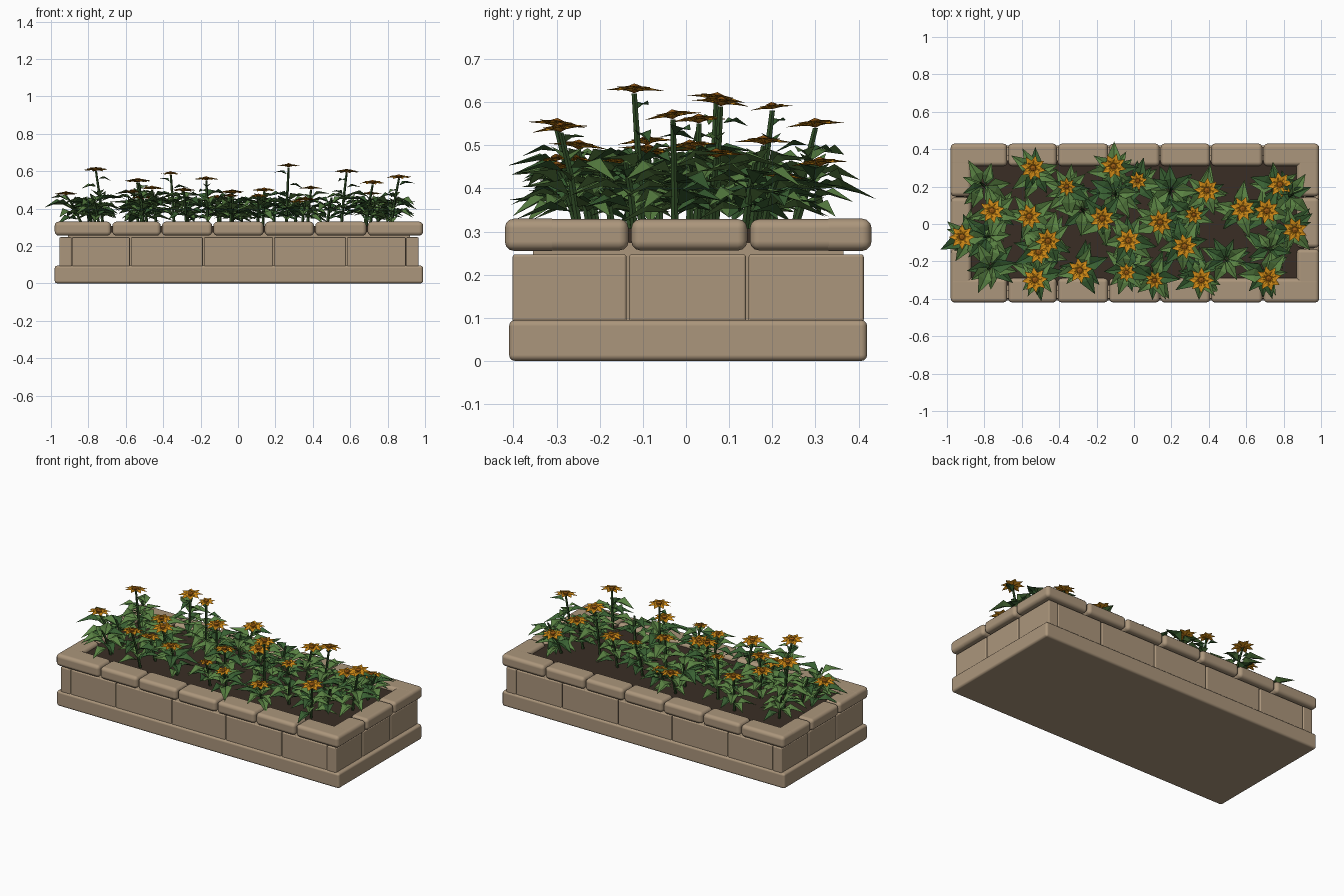
import bpy, bmesh, math, random
from mathutils import Vector, Matrix

random.seed(7)
cube = bpy.data.objects.get("Cube")
if cube:
    bpy.data.objects.remove(cube, do_unlink=True)


def make_material(name, colour):
    mat = bpy.data.materials.new(name)
    mat.use_nodes = True
    mat.diffuse_color = (*colour, 1)
    mat.node_tree.nodes["Principled BSDF"].inputs["Base Color"].default_value = (*colour, 1)
    return mat


STONE = make_material("tan stone", (0.41, 0.305, 0.2))
SOIL = make_material("dark soil", (0.042, 0.027, 0.018))
PLANT_MATS = [
    make_material("stem green", (0.03, 0.075, 0.02)),
    make_material("leaf green", (0.1, 0.22, 0.055)),
    make_material("deep leaf green", (0.04, 0.115, 0.032)),
    make_material("golden petal", (0.62, 0.25, 0.008)),
    make_material("amber centre", (0.33, 0.105, 0.006)),
]
STEM, LEAF, DEEP_LEAF, PETAL, CENTRE = range(len(PLANT_MATS))


def add_object(name, bm, mats):
    mesh = bpy.data.meshes.new(name)
    bm.to_mesh(mesh)
    bm.free()
    obj = bpy.data.objects.new(name, mesh)
    bpy.context.collection.objects.link(obj)
    for mat in mats:
        mesh.materials.append(mat)
    return obj


def block(name, low, high, bevel=0.0, mat=STONE):
    """Box between two corners, with softly rounded edges."""
    low, high = Vector(low), Vector(high)
    bm = bmesh.new()
    size = Matrix.Diagonal((*(high - low), 1))
    bmesh.ops.create_cube(bm, size=1, matrix=Matrix.Translation((low + high) / 2) @ size)
    for face in bm.faces:
        face.smooth = bevel > 0
    obj = add_object(name, bm, [mat])
    if bevel:
        mod = obj.modifiers.new("rounded edges", "BEVEL")
        mod.width, mod.segments = bevel, 3
        mod.limit_method = "NONE"
        mod.harden_normals = True
    return obj


# Stone planter extents
X0, X1, Y0, Y1 = -0.98, 0.99, -0.42, 0.43
GAP = 0.003
block("base_slab", (X0, Y0 + 0.01, 0), (X1, Y1 - 0.01, 0.095), 0.014)
block("inner_core", (-0.91, -0.355, 0.08), (0.92, 0.365, 0.275))
block("soil_bed", (-0.9, -0.33, 0.27), (0.91, 0.34, 0.307), mat=SOIL)

# Wall courses
long_joints = [-0.89, -0.575, -0.185, 0.19, 0.58, 0.9]
end_joints = [Y0 + 0.015, -0.135, 0.142, Y1 - 0.015]
for a, b in zip(long_joints, long_joints[1:]):
    block("front_wall_block", (a + GAP, Y0 + 0.02, 0.09), (b - GAP, -0.33, 0.247), 0.006)
    block("back_wall_block", (a + GAP, 0.34, 0.09), (b - GAP, Y1 - 0.02, 0.247), 0.006)
for a, b in zip(end_joints, end_joints[1:]):
    block("right_wall_block", (X0 + 0.025, a + GAP, 0.09), (-0.89, b - GAP, 0.247), 0.006)
    block("left_wall_block", (0.9, a + GAP, 0.09), (X1 - 0.025, b - GAP, 0.247), 0.006)

# Rounded coping stones
cap_joints = [X0 - GAP, -0.675, -0.41, -0.135, 0.14, 0.41, 0.69, X1 + GAP]
for a, b in zip(cap_joints, cap_joints[1:]):
    block("front_cap_stone", (a + GAP, Y0, 0.255), (b - GAP, -0.29, 0.33), 0.022)
    block("back_cap_stone", (a + GAP, 0.31, 0.255), (b - GAP, Y1, 0.33), 0.022)
cap_joints = [-0.36, -0.13, 0.145, 0.37]
for a, b in zip(cap_joints, cap_joints[1:]):
    block("right_cap_stone", (X0, a + GAP, 0.256), (-0.87, b - GAP, 0.329), 0.022)
    block("left_cap_stone", (0.87, a + GAP, 0.256), (X1, b - GAP, 0.329), 0.022)


def add_face(bm, points, mat):
    bm.faces.new([bm.verts.new(p) for p in points]).material_index = mat


def blade(bm, frame, length, width, fold, tip_z, mat):
    """Pointed leaf or petal along +x of the frame, creased on its midrib."""
    root, tip = frame @ Vector((0, 0, 0)), frame @ Vector((length, 0, tip_z))
    rib = frame @ Vector((length * 0.45, 0, 0))
    for side in (-1, 1):
        edge = frame @ Vector((length * 0.4, side * width / 2, fold))
        points = [root, rib, edge] if side > 0 else [root, edge, rib]
        add_face(bm, points, mat)
        points = [rib, tip, edge] if side > 0 else [rib, edge, tip]
        add_face(bm, points, mat)


def turned(origin, yaw, pitch):
    return (Matrix.Translation(origin) @ Matrix.Rotation(yaw, 4, "Z")
            @ Matrix.Rotation(-pitch, 4, "Y"))


def stem(bm, path, radius):
    """Five-sided tapered stem through the points of the path."""
    rings = []
    for i, p in enumerate(path):
        r = radius * (1 - 0.15 * i)
        rings.append([bm.verts.new(p + Vector((r * math.cos(k * math.tau / 5),
                                               r * math.sin(k * math.tau / 5), 0)))
                      for k in range(5)])
    for low, high in zip(rings, rings[1:]):
        for k in range(5):
            n = (k + 1) % 5
            bm.faces.new((low[k], low[n], high[n], high[k])).material_index = STEM


def leaves(bm, at, count, low, high, spread):
    """Spiral of drooping leaves around a stem function at(height)."""
    yaw = random.uniform(0, math.tau)
    for i in range(count):
        z = low + (high - low) * i / max(count - 1, 1)
        yaw += 2.4 + random.uniform(-0.3, 0.3)
        size = spread * random.uniform(0.75, 1.1)
        frame = turned(at(z), yaw, random.uniform(0, 0.5))
        frame = frame @ Matrix.Translation((0.01, 0, 0))
        mat = LEAF if random.random() < 0.6 else DEEP_LEAF
        blade(bm, frame, size, size * 0.55, size * 0.15, -size * 0.25, mat)


def bloom(bm, centre, radius):
    """Two rings of pointed petals around a small domed centre."""
    tilt = Matrix.Rotation(random.uniform(-0.15, 0.15), 4, "X")
    base = Matrix.Translation(centre) @ tilt @ Matrix.Rotation(random.random(), 4, "Z")
    for count, scale, lift, mat in ((8, 1, 0.12, PETAL), (7, 0.6, 0.4, PETAL)):
        for k in range(count):
            frame = base @ turned((0, 0, 0.004), k * math.tau / count, lift)
            blade(bm, frame, radius * scale, radius * scale * 0.62,
                  radius * 0.1, -radius * 0.08, mat)
    dome = bmesh.ops.create_icosphere(
        bm, subdivisions=1, radius=radius * 0.27,
        matrix=base @ Matrix.Translation((0, 0, 0.012)) @ Matrix.Diagonal((1, 1, 0.6, 1)))
    for vert in dome["verts"]:
        for face in vert.link_faces:
            face.material_index = CENTRE


def clamp(value, limit):
    return max(-limit, min(limit, value))


def plant(name, x, y, z, radius, leaf_count):
    """Leaning stem with leaves; a radius above zero adds a bloom on top."""
    top = Vector((x, y, z))
    root = Vector((clamp(x * 0.95, 0.83), clamp(y * 0.85, 0.25), 0.3))
    mid = root.lerp(top, 0.5) + Vector((0, 0, 0.02))

    def at(height):
        return root.lerp(top, clamp((height - root.z) / (top.z - root.z), 1))

    bm = bmesh.new()
    stem(bm, [root, mid, top], 0.009)
    leaves(bm, at, leaf_count, 0.345, min(0.46, z - 0.03), 0.135)
    if z > 0.53:
        leaves(bm, at, 3, 0.47, z - 0.04, 0.085)
    if radius:
        bloom(bm, top, radius)
    add_object(name, bm, PLANT_MATS)


# Flowering plants: position and height of each bloom
blooms = [
    (-0.54, 0.3, 0.54), (-0.36, 0.2, 0.58), (-0.11, 0.31, 0.45), (0.02, 0.23, 0.41),
    (0.39, 0.18, 0.5), (0.78, 0.21, 0.42), (-0.76, 0.07, 0.6), (-0.56, 0.04, 0.48),
    (-0.17, 0.03, 0.55), (0.14, 0.01, 0.49), (0.32, 0.05, 0.43), (0.58, 0.08, 0.59),
    (0.71, 0.07, 0.47), (0.86, -0.03, 0.56), (-0.92, -0.07, 0.47), (-0.46, -0.09, 0.5),
    (-0.51, -0.15, 0.45), (-0.03, -0.09, 0.48), (0.27, -0.12, 0.62), (-0.29, -0.25, 0.49),
    (-0.53, -0.3, 0.54), (-0.04, -0.26, 0.46), (0.11, -0.3, 0.46), (0.36, -0.3, 0.44),
    (0.72, -0.29, 0.53),
]
for x, y, z in blooms:
    plant("flowering_plant", x, y, z, 0.052 if z in (0.41, 0.43, 0.46, 0.58) else 0.07, 11)

# Leafy plants without blooms fill the bed
for x, y in [(-0.82, 0.22), (-0.8, -0.07), (-0.78, -0.24), (-0.28, 0.08), (0.2, 0.19),
             (0.74, -0.14), (0.5, -0.2), (0.85, 0.16), (-0.1, 0.17)]:
    plant("leafy_plant", x, y, 0.46, 0, 11)
